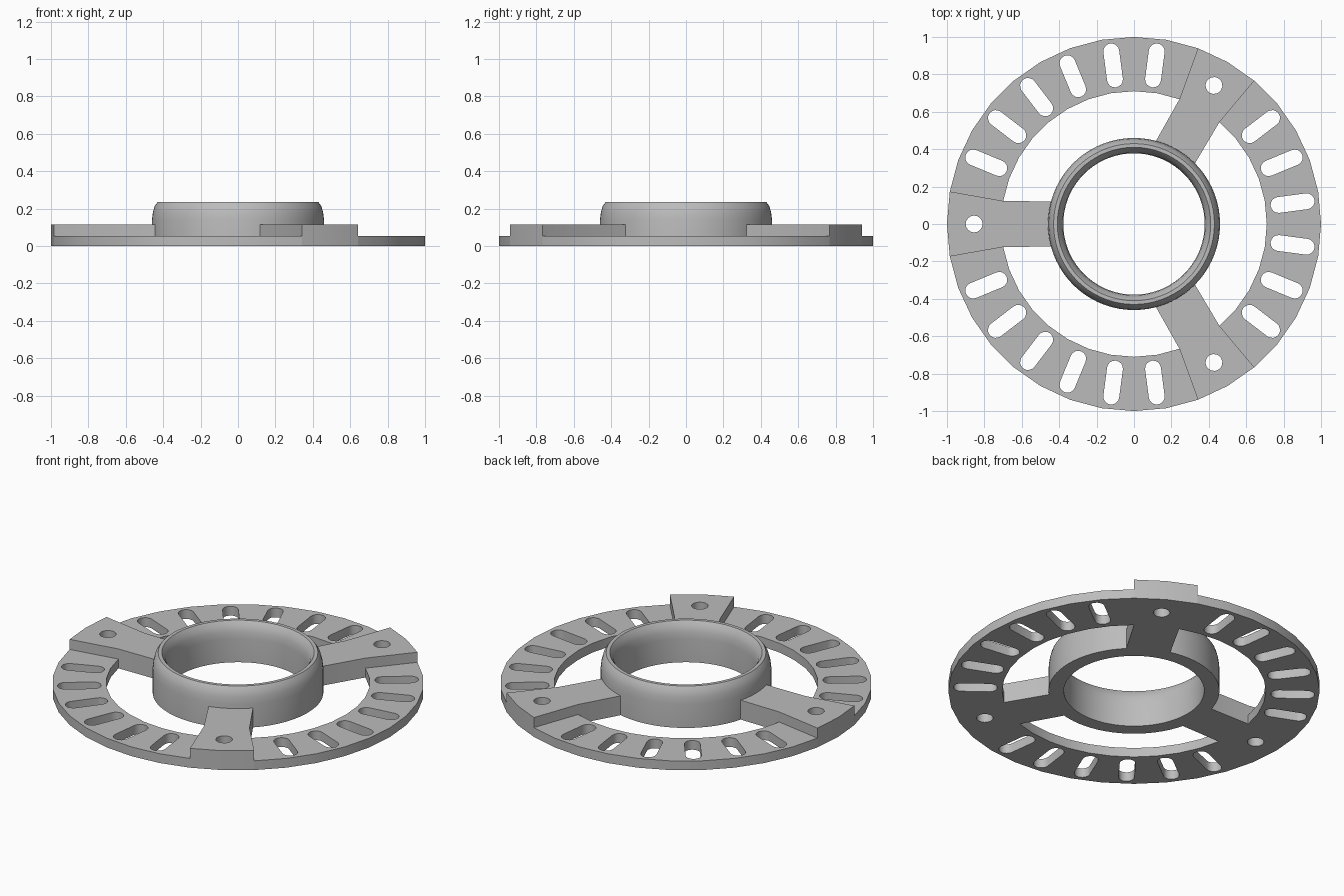
import bpy, bmesh
from math import sin, cos, pi, radians
from mathutils import Matrix, Vector

cube = bpy.data.objects.get("Cube")
if cube:
    bpy.data.objects.remove(cube, do_unlink=True)

GREY = (0.5, 0.5, 0.5, 1)
metal = bpy.data.materials.new("grey_metal")
metal.use_nodes = True
metal.diffuse_color = GREY
metal.node_tree.nodes["Principled BSDF"].inputs["Base Color"].default_value = GREY

R_OUT, R_IN, R_HOLES = 1.0, 0.71, 0.855
PLATE_H, ARM_H = 0.055, 0.115


def polar(r, deg):
    return Vector((r * cos(radians(deg)), r * sin(radians(deg)), 0))


def arc(r, start, end, step=10):
    """Points on an arc, both ends included."""
    n = round(abs(end - start) / step)
    return [polar(r, start + (end - start) * i / n) for i in range(n + 1)]


def slot(deg, half_length, radius, steps=8):
    """Rounded slot outline lying along the radius; a circle if half_length is 0."""
    pts = []
    for side in (1, -1):
        for i in range(steps + 1):
            a = -pi / 2 + pi * i / steps
            pts.append(Vector((R_HOLES + side * (half_length + radius * cos(a)),
                               side * radius * sin(a), 0)))
    return [Matrix.Rotation(radians(deg), 3, "Z") @ p for p in pts]


def finish(name, bm, angle=30):
    bmesh.ops.recalc_face_normals(bm, faces=bm.faces)
    mesh = bpy.data.meshes.new(name)
    bm.to_mesh(mesh)
    bm.free()
    mesh.materials.append(metal)
    obj = bpy.data.objects.new(name, mesh)
    bpy.context.collection.objects.link(obj)
    bpy.ops.object.select_all(action="DESELECT")
    obj.select_set(True)
    bpy.context.view_layer.objects.active = obj
    bpy.ops.object.shade_smooth_by_angle(angle=radians(angle))


def prism(name, loops, height, turn):
    """Fill an outline with holes, then raise it from the ground."""
    bm = bmesh.new()
    for pts in loops:
        verts = [bm.verts.new(p) for p in pts]
        for a, b in zip(verts, verts[1:] + verts[:1]):
            bm.edges.new((a, b))
    bmesh.ops.remove_doubles(bm, verts=bm.verts, dist=0.0005)
    bmesh.ops.triangle_fill(bm, edges=bm.edges, use_beauty=True)
    top = bmesh.ops.extrude_face_region(bm, geom=bm.faces[:])["geom"]
    bmesh.ops.translate(bm, vec=(0, 0, height),
                        verts=[v for v in top if isinstance(v, bmesh.types.BMVert)])
    bm.transform(Matrix.Rotation(radians(turn), 4, "Z"))
    finish(name, bm)


# Three slotted plate sectors with a raised arm between each pair
sector = [arc(R_OUT, -50, 50) + arc(R_IN, 50, -50)]
sector += [slot(-37.5 + 15 * i, 0.0755, 0.0425) for i in range(6)]
arm = [arc(R_OUT, -10, 10) + [polar(R_IN, 10), Vector((0.42, 0.12, 0)),
                              Vector((0.42, -0.12, 0)), polar(R_IN, -10)],
       slot(0, 0, 0.045)]
for i, place in enumerate(("right", "front", "back")):
    turn = 180 + 120 * i
    prism(f"{place}_arm", arm, ARM_H, turn)
    prism(f"{place}_slotted_sector", sector, PLATE_H, turn + 60)

# Central collar with a rounded lip, turned from a closed profile
profile = [(0.378, 0), (0.46, 0), (0.46, 0.14), (0.455, 0.18), (0.446, 0.212),
           (0.43, 0.235), (0.41, 0.235), (0.393, 0.212), (0.382, 0.18), (0.378, 0.14)]
STEPS = 72
bm = bmesh.new()
rings = [[bm.verts.new(polar(r, 360 * s / STEPS) + Vector((0, 0, z))) for r, z in profile]
         for s in range(STEPS)]
for s, ring in enumerate(rings):
    nxt = rings[(s + 1) % STEPS]
    for i in range(len(profile)):
        j = (i + 1) % len(profile)
        bm.faces.new((ring[i], ring[j], nxt[j], nxt[i]))
finish("central_collar", bm)
